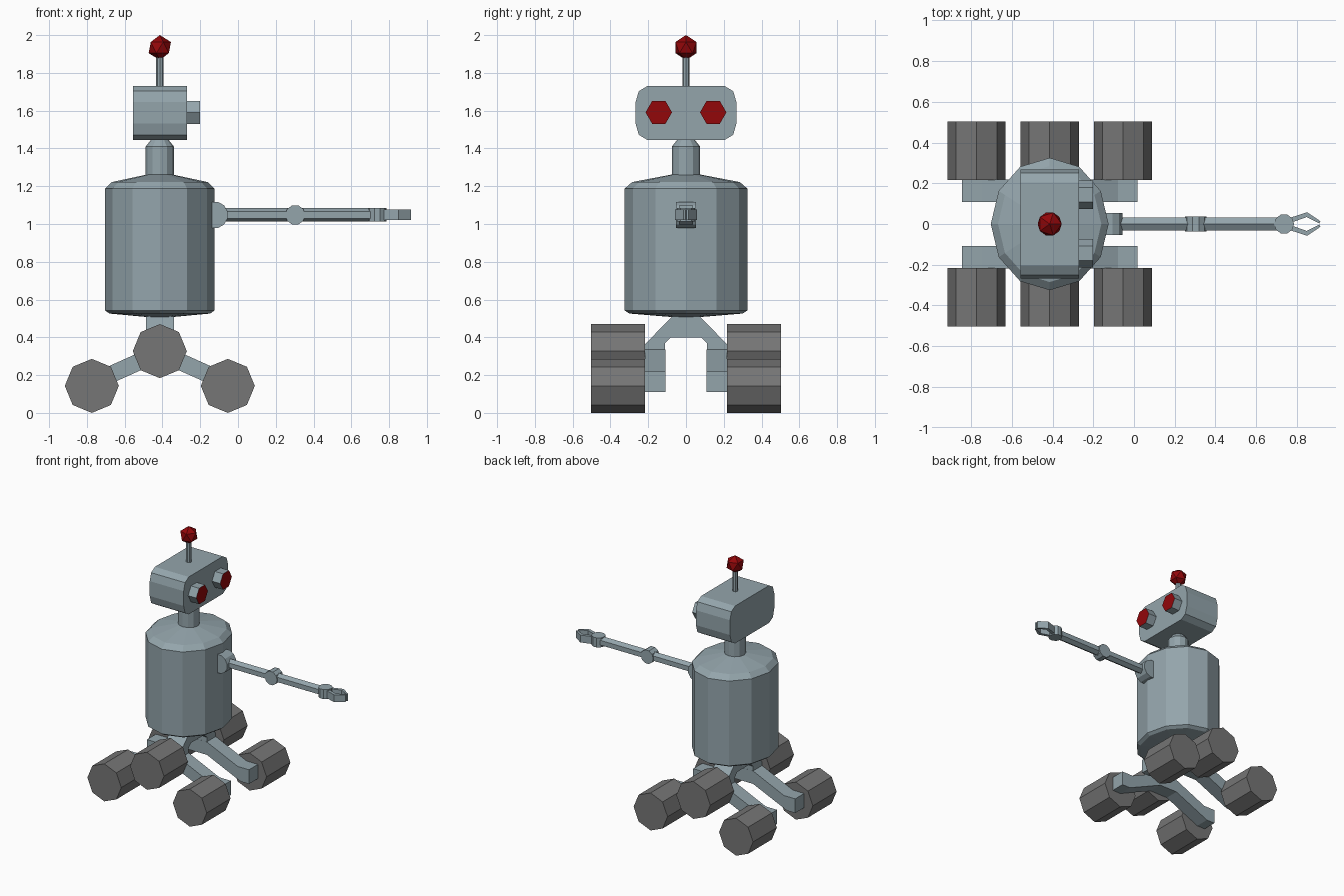
import bpy, bmesh, math
from mathutils import Vector

if "Cube" in bpy.data.objects:
    bpy.data.objects.remove(bpy.data.objects["Cube"])

CX = -0.414    # centre line of the body
ARM_Z = 1.048  # height of the arm


def material(name, rgb):
    m = bpy.data.materials.new(name)
    m.diffuse_color = (*rgb, 1)
    m.use_nodes = True
    m.node_tree.nodes["Principled BSDF"].inputs["Base Color"].default_value = m.diffuse_color
    return m


steel = material("blue grey steel", (0.295, 0.375, 0.41))
rubber = material("dark grey rubber", (0.18, 0.18, 0.18))
red = material("deep red", (0.29, 0.002, 0.003))


def finish(name, bm, *mats):
    bmesh.ops.recalc_face_normals(bm, faces=bm.faces)
    me = bpy.data.meshes.new(name)
    bm.to_mesh(me)
    bm.free()
    for m in mats:
        me.materials.append(m)
    ob = bpy.data.objects.new(name, me)
    bpy.context.collection.objects.link(ob)
    return ob


def prism(name, outline, axis, lo, hi, *mats, cap=0):
    """Extrude a 2D outline along an axis; cap is the material of the far end."""
    def point(p, d):
        return {"x": (d, p[0], p[1]), "y": (p[0], d, p[1]), "z": (p[0], p[1], d)}[axis]
    bm = bmesh.new()
    a = [bm.verts.new(point(p, lo)) for p in outline]
    b = [bm.verts.new(point(p, hi)) for p in outline]
    bm.faces.new(a)
    bm.faces.new(b).material_index = cap
    n = len(a)
    for i in range(n):
        j = (i + 1) % n
        bm.faces.new((a[i], a[j], b[j], b[i]))
    return finish(name, bm, *mats)


def ngon(n, cx, cy, r, turn=0.0):
    return [(cx + r * math.cos(turn + math.tau * i / n),
             cy + r * math.sin(turn + math.tau * i / n)) for i in range(n)]


def lathe(name, profile, n, sx=1.0):
    """Closed turned shape on the centre line from (radius, height) pairs."""
    bm = bmesh.new()
    rings = [[bm.verts.new((CX + x * sx, y, z)) for x, y in ngon(n, 0, 0, r)]
             for r, z in profile]
    for a, b in zip(rings, rings[1:]):
        for i in range(n):
            j = (i + 1) % n
            bm.faces.new((a[i], a[j], b[j], b[i]))
    bm.faces.new(rings[0])
    bm.faces.new(rings[-1])
    return finish(name, bm, steel)


def mirrored(half):
    """Complete a half outline by reflecting its first coordinate."""
    return half + [(-x, z) for x, z in reversed(half)]


# Torso, neck and antenna stem
lathe("torso", [(0.07, 0.507), (0.30, 0.526), (0.325, 0.542), (0.325, 1.187),
                (0.285, 1.222), (0.075, 1.262)], 12, sx=0.89)
lathe("neck", [(0.075, 1.25), (0.075, 1.41), (0.045, 1.447)], 12)
lathe("antenna_stem", [(0.019, 1.72), (0.019, 1.90)], 8)

# Antenna ball
bm = bmesh.new()
bmesh.ops.create_icosphere(bm, subdivisions=1, radius=0.066)
bmesh.ops.translate(bm, verts=bm.verts, vec=Vector((CX, 0, 1.934)))
finish("antenna_ball", bm, red)

# Head with rounded long edges
head = mirrored([(0.205, 1.445), (0.25, 1.472), (0.267, 1.532),
                 (0.267, 1.645), (0.25, 1.703), (0.205, 1.73)])
prism("head", head, "x", -0.557, -0.271, steel)

# Middle arch joining both rocker legs under the torso
arch = mirrored([(0.07, 0.513), (0.218, 0.363), (0.218, 0.25),
                 (0.11, 0.25), (0.11, 0.37), (0.08, 0.40)])
prism("leg_arch", arch, "x", CX - 0.074, CX + 0.074, steel)

# Eyes, legs and wheels on both sides
leg = [(CX + x, z) for x, z in mirrored(
    [(0.075, 0.237), (0.36, 0.11), (0.43, 0.11), (0.43, 0.218), (0.335, 0.218), (0.075, 0.335)])]
for side, s in (("left", 1), ("right", -1)):
    prism(side + "_eye", ngon(6, s * 0.144, 1.591, 0.07), "x", -0.28, -0.202,
          steel, red, cap=1)
    prism(side + "_leg", leg, "y", s * 0.109, s * 0.2175, steel)
    for place, dx, z in (("rear", -0.36, 0.143), ("middle", 0, 0.327), ("front", 0.36, 0.143)):
        prism(f"{side}_{place}_wheel", ngon(8, CX + dx, z, 0.143), "y",
              s * 0.217, s * 0.503, rubber)

# Arm: shoulder, bar, elbow and wrist
prism("shoulder", ngon(12, -0.125, ARM_Z, 0.072, math.pi / 12), "y", -0.053, 0.053, steel)
prism("arm_bar", ngon(6, 0, ARM_Z, 0.036, math.pi / 6), "x", -0.08, 0.72, steel)
prism("elbow", ngon(10, 0.303, ARM_Z, 0.053), "y", -0.037, 0.037, steel)
prism("wrist", ngon(10, 0.737, 0, 0.049), "z", ARM_Z - 0.036, ARM_Z + 0.036, steel)

# Gripper fingers
finger = [(0.765, 0.03), (0.85, 0.058), (0.915, 0.014), (0.911, 0.003),
          (0.848, 0.034), (0.775, 0.008)]
for side, s in (("left", 1), ("right", -1)):
    prism(side + "_finger", [(x, s * y) for x, y in finger], "z",
          ARM_Z - 0.028, ARM_Z + 0.028, steel)
